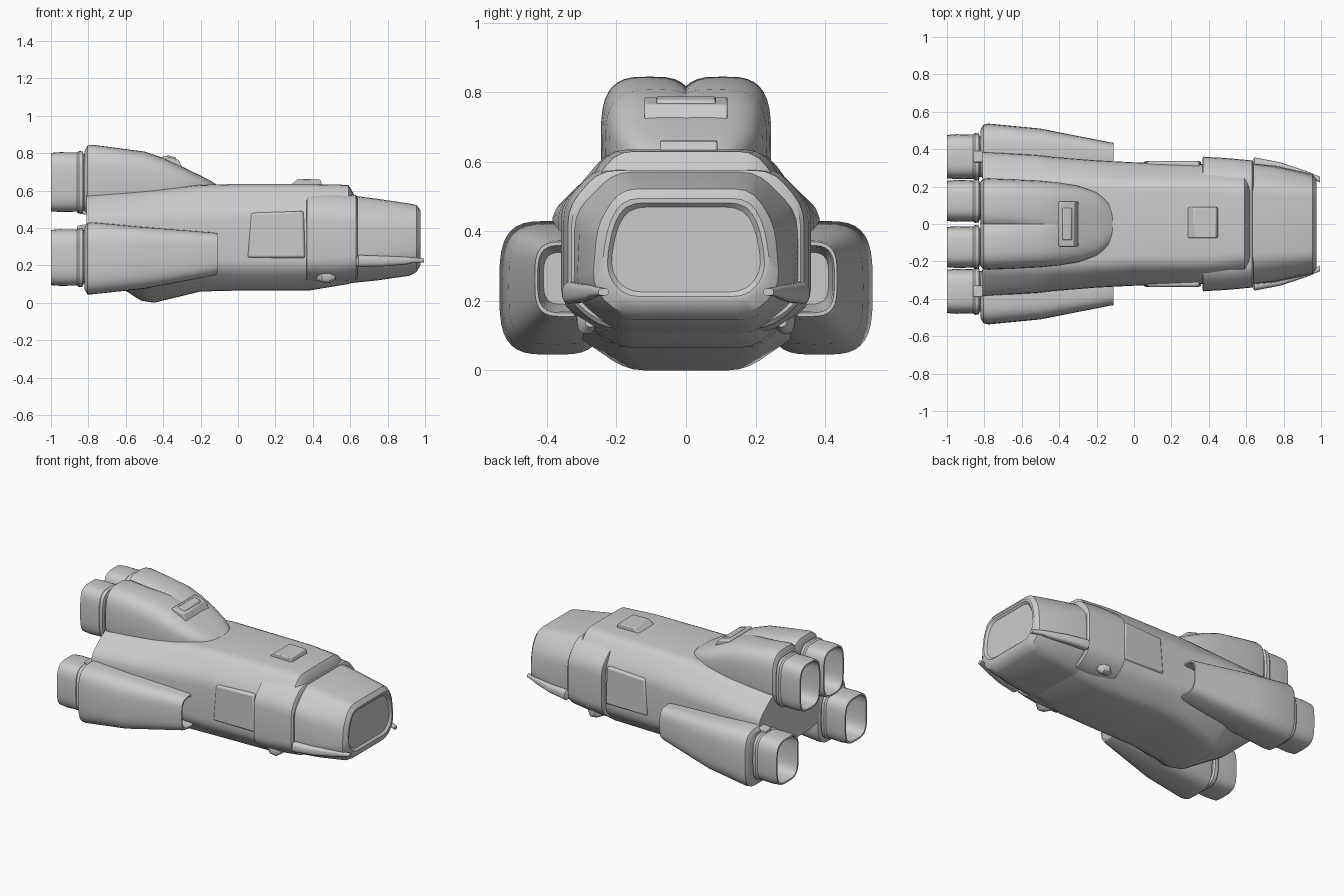
import bpy, bmesh, math
from mathutils import Vector


def finish(name, bm, mirror=False, bevel=0.0, angle=35):
    bmesh.ops.recalc_face_normals(bm, faces=bm.faces)
    me = bpy.data.meshes.new(name)
    bm.to_mesh(me)
    bm.free()
    ob = bpy.data.objects.new(name, me)
    bpy.context.collection.objects.link(ob)
    bpy.ops.object.select_all(action='DESELECT')
    ob.select_set(True)
    bpy.context.view_layer.objects.active = ob
    bpy.ops.object.shade_smooth_by_angle(angle=math.radians(angle))
    if bevel:
        b = ob.modifiers.new("Bevel", 'BEVEL')
        b.width, b.segments = bevel, 2
    if mirror:
        m = ob.modifiers.new("Mirror", 'MIRROR')
        m.use_axis = (False, True, False)
    return ob


def loft(name, rings, **kw):
    """Skin a list of equal-length rings and cap both ends."""
    bm = bmesh.new()
    vs = [[bm.verts.new(p) for p in r] for r in rings]
    n = len(vs[0])
    for a, b in zip(vs, vs[1:]):
        for i in range(n):
            j = (i + 1) % n
            bm.faces.new((a[i], a[j], b[j], b[i]))
    bm.faces.new(vs[0][::-1])
    bm.faces.new(vs[-1])
    return finish(name, bm, **kw)


def hull_ring(x, *half, r=0.05):
    """Symmetric eight-corner section with rounded corners; half = y, z pairs top to bottom."""
    pts = [Vector(half[i:i + 2]) for i in range(0, len(half), 2)]
    pts += [Vector((-p.x, p.y)) for p in reversed(pts)]
    out = []
    for i, p in enumerate(pts):
        a, b = pts[i - 1] - p, pts[(i + 1) % len(pts)] - p
        pa = p + a.normalized() * min(r, a.length * 0.45)
        pb = p + b.normalized() * min(r, b.length * 0.45)
        for t in (0, 0.33, 0.67, 1):
            q = pa * (1 - t) ** 2 + p * 2 * t * (1 - t) + pb * t ** 2
            out.append((x, q.x, q.y))
    return out


def pod_ring(x, y0, y1, z0, z1, n=3.5, count=36):
    """Superellipse section filling a y/z box."""
    out = []
    for i in range(count):
        a = 2 * math.pi * i / count
        c, s = math.cos(a), math.sin(a)
        out.append((x, (y0 + y1) / 2 + (y1 - y0) / 2 * math.copysign(abs(c) ** (2 / n), c),
                    (z0 + z1) / 2 + (z1 - z0) / 2 * math.copysign(abs(s) ** (2 / n), s)))
    return out


def pod(name, rows, n=3.5, **kw):
    return loft(name, [pod_ring(*r, n=n) for r in rows], mirror=True, **kw)


def prism(name, profile, y0, y1, bevel=0.006, mirror=False):
    """Side profile (x, z) extruded across y."""
    return loft(name, [[(x, y, z) for x, z in profile] for y in (y0, y1)],
                bevel=bevel, mirror=mirror)


# Main body with keel under the tail
loft("main_hull", [hull_ring(*s) for s in (
    (-0.81, .24, .58, .39, .46, .37, .25, .15, .20),
    (-0.52, .24, .60, .37, .47, .36, .14, .16, .012),
    (-0.45, .24, .605, .36, .47, .36, .13, .17, .0),
    (-0.20, .23, .63, .34, .48, .34, .19, .21, .06),
    (0.00, .22, .635, .33, .49, .33, .18, .21, .065),
    (0.38, .22, .635, .32, .48, .32, .18, .20, .065),
    (0.59, .20, .63, .31, .48, .31, .20, .19, .10),
    (0.62, .19, .58, .30, .46, .30, .20, .19, .11))])

# Raised armour band behind the nose
loft("collar_armour", [hull_ring(*s) for s in (
    (0.365, .25, .565, .345, .47, .345, .19, .25, .11),
    (0.37, .26, .58, .36, .48, .36, .19, .26, .11),
    (0.50, .26, .582, .352, .48, .352, .19, .25, .11),
    (0.63, .25, .575, .34, .47, .34, .20, .24, .12),
    (0.64, .24, .56, .33, .46, .33, .20, .23, .13))])

# Nose with a slightly recessed front panel
loft("nose", [hull_ring(*s) for s in (
    (0.60, .21, .575, .325, .46, .325, .21, .20, .105),
    (0.75, .20, .555, .305, .44, .315, .22, .20, .12),
    (0.92, .19, .53, .265, .42, .28, .235, .20, .145),
    (0.955, .19, .522, .255, .42, .27, .24, .20, .165),
    (0.975, .18, .495, .225, .42, .245, .28, .19, .20),
    (0.975, .17, .482, .212, .415, .232, .285, .18, .212),
    (0.962, .16, .47, .20, .41, .22, .29, .17, .225))])

# Side engine pods with open intakes
pod("side_engine_pod", (
    (-0.82, .26, .505, .07, .405), (-0.805, .235, .53, .045, .425),
    (-0.78, .23, .537, .045, .43), (-0.50, .23, .51, .075, .405),
    (-0.13, .25, .437, .145, .375), (-0.11, .255, .435, .155, .37),
    (-0.11, .265, .427, .165, .36), (-0.13, .27, .422, .17, .355),
    (-0.30, .28, .41, .19, .34)))

# Twin dorsal engine pods, overlapping at the centre line
pod("dorsal_engine_pod", (
    (-0.82, .0, .225, .49, .81), (-0.805, -.03, .242, .475, .84),
    (-0.78, -.035, .245, .475, .845), (-0.65, -.04, .24, .48, .828),
    (-0.50, -.06, .232, .49, .808), (-0.40, -.09, .222, .50, .775),
    (-0.30, -.11, .205, .51, .728), (-0.20, -.11, .17, .53, .68),
    (-0.14, -.09, .125, .55, .648), (-0.115, -.06, .08, .56, .632)), n=3.2)


# Hollow engine nozzles
def nozzle(name, y0, y1, z0, z1):
    rows = [(x, y0 + d, y1 - d, z0 + d, z1 - d) for x, d in (
        (-0.79, .014), (-0.825, .012), (-0.83, -.004), (-0.85, -.006), (-0.86, .002),
        (-0.95, 0), (-1.0, .004), (-1.0, .014), (-0.95, .014), (-0.80, .03))]
    pod(name, rows, n=3.6)


nozzle("side_nozzle", .24, .48, .09, .393)
nozzle("dorsal_nozzle", .012, .235, .485, .805)

# Short collar clamps between pods and nozzles
for nm, y, z in (("side_clamp", .36, .40), ("dorsal_clamp", .12, .49)):
    prism(nm, ((-.86, z - .012), (-.86, z + .012), (-.79, z + .022), (-.79, z - .022)),
          y - .03, y + .03, mirror=True)

# Roof hatch and dorsal scoop
prism("roof_hatch", ((.27, .62), (.32, .662), (.44, .66), (.452, .62)), -.075, .09)
prism("dorsal_scoop", ((-.42, .74), (-.40, .787), (-.32, .765), (-.295, .72)), -.12, .12)
prism("dorsal_scoop_rim", ((-.39, .76), (-.38, .79), (-.335, .778), (-.32, .74)), -.085, .085)

# Lower cheek guns: fairing tapering into a barrel that passes the nose
pod("cheek_gun", (
    (0.63, .30, .335, .20, .24), (0.645, .295, .356, .19, .255),
    (0.78, .28, .330, .195, .25), (0.90, .255, .290, .205, .245),
    (0.93, .25, .280, .212, .242), (0.995, .222, .252, .215, .236)), n=2.6)

# Small hooks under the collar
pod("collar_hook", (
    (0.42, .25, .29, .12, .17), (0.45, .255, .315, .11, .18),
    (0.49, .26, .312, .105, .175), (0.52, .26, .29, .125, .165)), n=2.5)

# Low side panel boxes ahead of the pods
prism("side_panel", ((.05, .24), (.07, .48), (.35, .49), (.36, .24)), .30, .336,
      bevel=.012, mirror=True)
